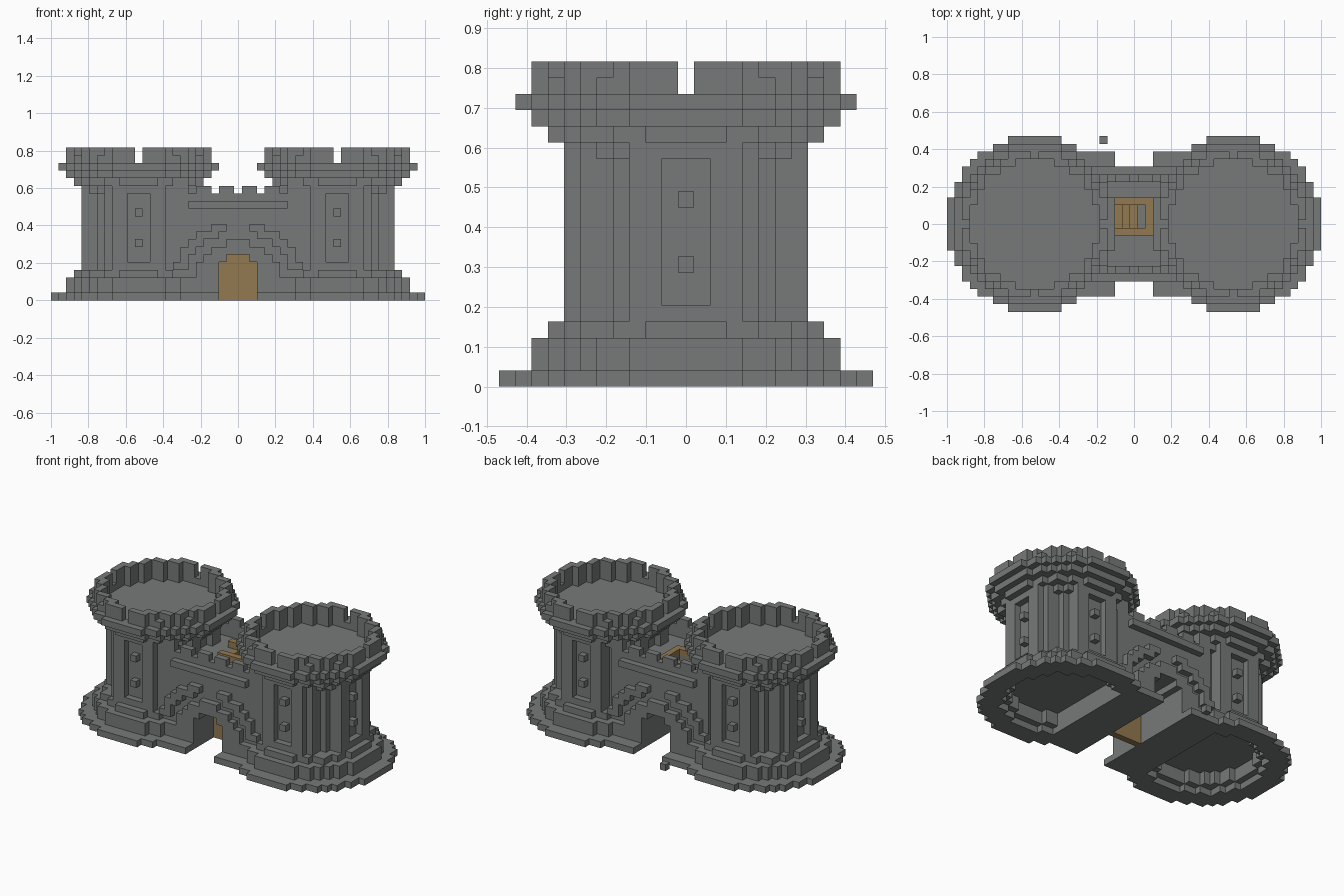
import bpy
import bmesh
from mathutils import Vector

cube = bpy.data.objects.get("Cube")
if cube:
    bpy.data.objects.remove(cube)

UNIT = 2 / 49          # edge of one building block
TOWER_X = 13           # tower axis, in blocks


def material(name, rgb):
    mat = bpy.data.materials.new(name)
    mat.use_nodes = True
    mat.diffuse_color = (*rgb, 1)
    mat.node_tree.nodes["Principled BSDF"].inputs["Base Color"].default_value = (*rgb, 1)
    return mat


stone = material("grey stone", (0.18, 0.195, 0.19))
wood = material("oak wood", (0.29, 0.19, 0.08))


def box(xs, ys, zs):
    """Blocks in inclusive ranges."""
    return {(i, j, k) for i in range(xs[0], xs[1] + 1)
            for j in range(ys[0], ys[1] + 1) for k in range(zs[0], zs[1] + 1)}


def disc(radius, low, high, hole=0):
    """Round layers of blocks, optionally hollow."""
    n = int(radius)
    return {(i, j, k) for i, j, k in box((-n, n), (-n, n), (low, high))
            if hole ** 2 <= i * i + j * j < radius ** 2}


def flip(cells):
    """Blocks plus their copies on the opposite front or back side."""
    return cells | {(i, -j, k) for i, j, k in cells}


def build(name, cells, mat):
    """Skin the outside of a set of blocks."""
    bm = bmesh.new()
    corners = {}
    for cell in cells:
        for axis in range(3):
            for side in (-1, 1):
                near = list(cell)
                near[axis] += side
                if tuple(near) in cells:
                    continue
                u, w = (axis + 1) % 3, (axis + 2) % 3
                loop = []
                for a, b in ((0, 0), (1, 0), (1, 1), (0, 1))[::side]:
                    p = list(cell)
                    p[axis] += side > 0
                    p[u] += a
                    p[w] += b
                    p = tuple(p)
                    if p not in corners:
                        corners[p] = bm.verts.new((Vector(p) - Vector((0.5, 0.5, 0))) * UNIT)
                    loop.append(corners[p])
                bm.faces.new(loop)
    bmesh.ops.dissolve_limit(bm, angle_limit=0.01, verts=bm.verts, edges=bm.edges)
    mesh = bpy.data.meshes.new(name)
    bm.to_mesh(mesh)
    bm.free()
    mesh.materials.append(mat)
    obj = bpy.data.objects.new(name, mesh)
    bpy.context.collection.objects.link(obj)


# Tower base: stepped plinth, hollow underneath
base = disc(11.5, 0, 0, 8.5) | disc(9.5, 1, 2, 7.5) | disc(8.5, 3, 3)

# Tower shaft with a sunken panel on each side and two studs in it
shaft = disc(7.7, 4, 14)
panel = box((-1, 1), (7, 7), (5, 13)) - {(0, 7, 7), (0, 7, 11)}
for i, j, k in panel:
    shaft -= {(i, j, k), (i, -j, k), (j, i, k), (-j, i, k)}

# Narrow slots up the corners of the shaft
for i, j in ((6, -4), (5, -5), (5, 5), (4, 6)):
    shaft -= box((i, i), (j, j), (4, 13)) | box((-i, -i), (j, j), (4, 13))

# Flared crown with sunken deck
crown = disc(8.5, 15, 15) | disc(9.5, 16, 16) | disc(10.5, 17, 17, 8.5)

# Battlements: deep gaps on the axes, shallow notches between
battlements = {(i, j, k) for i, j, k in disc(9.5, 18, 19, 8.5)
               if i and j and not (k == 19 and {abs(i), abs(j)} == {5, 8})}

for side, label in ((-1, "right"), (1, "left")):
    for part, cells in (("base", base), ("shaft", shaft),
                        ("crown", crown), ("battlements", battlements)):
        placed = {(side * (TOWER_X + i), j, k) for i, j, k in cells}
        placed = {c for c in placed if c[0] * side > 2}
        build(f"{label}_tower_{part}", placed, stone)
    # Flat footing that joins the tower plinth to the gateway
    xs = sorted((side * 3, side * 8))
    build(f"{label}_gate_footing", box(xs, (-9, 9), (0, 0)), stone)

# Gatehouse wall with arched passage and a stairwell in its deck
passage = box((-2, 2), (-9, 9), (0, 4)) | box((-1, 1), (-9, 9), (5, 5))
stairwell = box((-2, 1), (0, 2), (8, 11))
wall = box((-8, 8), (-6, 6), (0, 11)) - passage - stairwell
build("gatehouse_wall", wall, stone)

# Parapet with battlements
parapet = box((-8, 8), (6, 6), (12, 13))
parapet |= {c for c in box((-8, 8), (6, 6), (14, 14)) if c[0] % 3}
build("gatehouse_parapet", flip(parapet), stone)

# Projecting string course
build("string_course", flip(box((-6, 6), (7, 7), (12, 12))), stone)

# Two stepped arches in relief around the gate
inner_arch, outer_arch = set(), set()
for i, j, k in box((-8, 8), (7, 7), (0, 10)) - passage:
    reach = (i * i + (k - 1) ** 2) ** 0.5
    if reach < 6.3:
        inner_arch.add((i, j, k))
    elif 7.5 <= reach < 8.9 and abs(i) > 1 and k > 3:
        outer_arch.add((i, j, k))
build("inner_arch", flip(inner_arch), stone)
build("outer_arch", flip(outer_arch), stone)

# Wooden gate
build("gate_door", {c for c in passage if c[1] == -2}, wood)

# Wooden stair and railing on the deck
build("stair", {(i, j, 9 - i) for i in range(-2, 1) for j in range(3)}, wood)
rail = box((-3, 2), (3, 3), (12, 12)) | box((-2, 2), (-1, -1), (12, 12)) | box((2, 2), (-1, 3), (12, 12))
build("stair_railing", rail, wood)

# Loose stone behind the gate
build("loose_stone", box((-4, -4), (11, 11), (0, 0)), stone)
